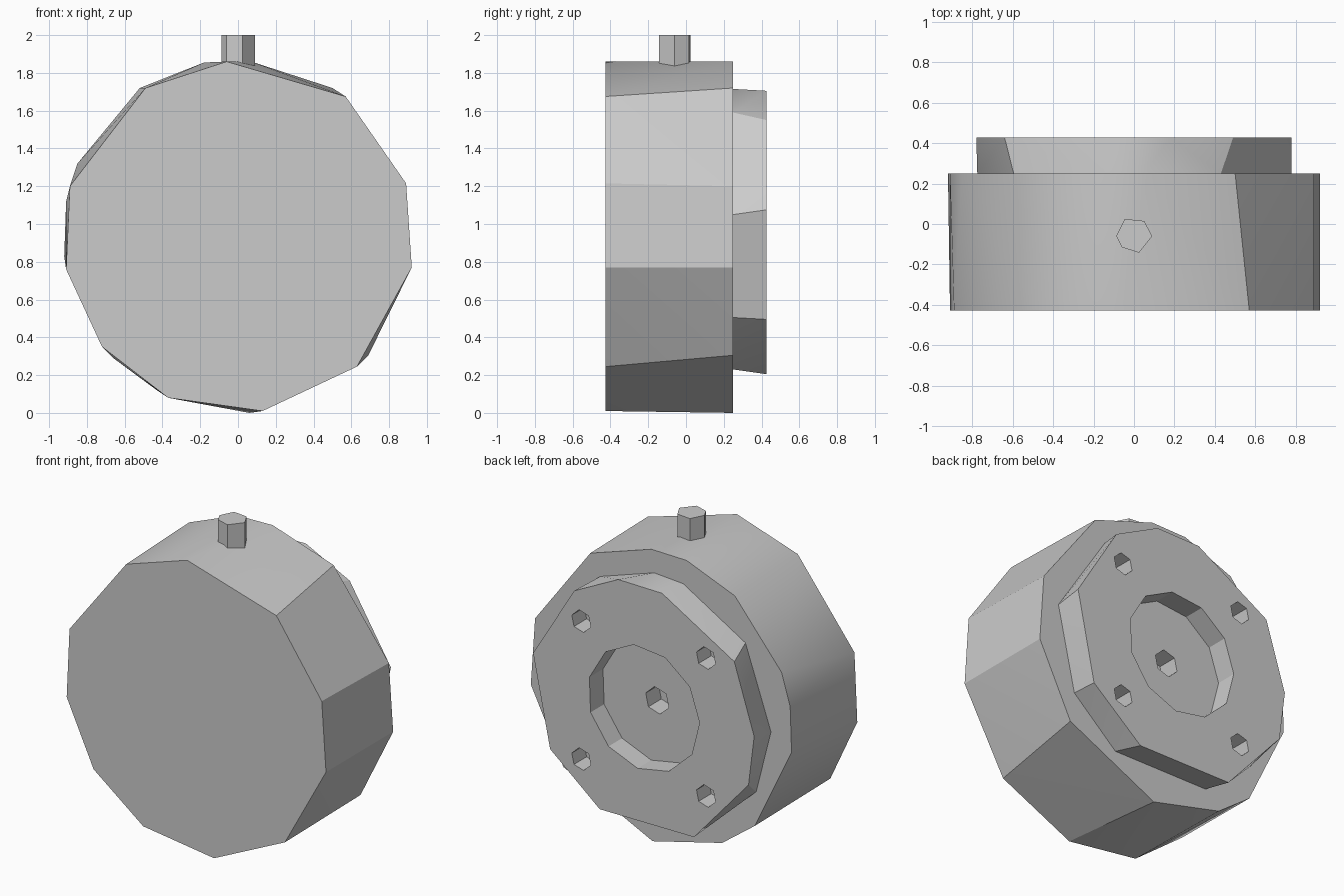
import bpy
import bmesh
from math import cos, sin, tau

old = bpy.data.objects.get("Cube")
if old:
    bpy.data.objects.remove(old, do_unlink=True)

MID = 0.93  # height of the drum axis

# One grey paint for the whole body
grey = bpy.data.materials.new("plain_grey")
grey.use_nodes = True
colour = (0.6, 0.6, 0.6, 1)
grey.diffuse_color = colour
grey.node_tree.nodes["Principled BSDF"].inputs["Base Color"].default_value = colour


def hull(name, points):
    """Faceted solid wrapped around its end outlines."""
    bm = bmesh.new()
    for p in points:
        bm.verts.new(p)
    bmesh.ops.convex_hull(bm, input=bm.verts)
    bmesh.ops.dissolve_limit(bm, angle_limit=0.01, verts=bm.verts, edges=bm.edges)
    bmesh.ops.recalc_face_normals(bm, faces=bm.faces)
    mesh = bpy.data.meshes.new(name)
    bm.to_mesh(mesh)
    bm.free()
    mesh.materials.append(grey)
    ob = bpy.data.objects.new(name, mesh)
    bpy.context.collection.objects.link(ob)
    return ob


def lofted(name, front, y0, back, y1):
    return hull(name, [(x, y0, z) for x, z in front] + [(x, y1, z) for x, z in back])


def ring(radius, sides, x=0, z=MID, turn=0.0):
    return [(x + radius * cos(turn + tau * i / sides),
             z + radius * sin(turn + tau * i / sides)) for i in range(sides)]


def select(ob):
    bpy.ops.object.select_all(action='DESELECT')
    ob.select_set(True)
    bpy.context.view_layer.objects.active = ob


def cut(ob, outline, y0, y1):
    cutter = lofted("cutter", outline, y0, outline, y1)
    cutter.hide_render = True
    mod = ob.modifiers.new("hole", 'BOOLEAN')
    mod.operation = 'DIFFERENCE'
    mod.solver = 'EXACT'
    mod.object = cutter
    select(ob)
    bpy.ops.object.modifier_apply(modifier=mod.name)
    bpy.data.objects.remove(cutter, do_unlink=True)


# Main drum with uneven facets
drum = lofted("drum_body",
    [(-.06, 1.86), (.57, 1.675), (.89, 1.215), (.92, .77), (.63, .245), (.13, .01),
     (-.37, .08), (-.72, .35), (-.91, .76), (-.89, 1.2), (-.49, 1.72)], -.427,
    [(.07, 1.86), (.5, 1.72), (.89, 1.2), (.92, .77), (.69, .305), (.06, 0), (-.43, .12),
     (-.66, .29), (-.92, .83), (-.91, 1.12), (-.85, 1.32), (-.52, 1.72), (-.18, 1.855)], .25)

# Raised mounting plate on the back
plate = lofted("back_plate",
    [(.05, 1.715), (.43, 1.59), (.78, 1.05), (.66, .505), (.35, .23), (-.33, .23),
     (-.67, .51), (-.775, .92), (-.595, 1.44), (-.156, 1.7)], .25,
    [(.18, 1.705), (.49, 1.55), (.78, 1.075), (.66, .495), (.31, .205), (-.355, .205),
     (-.74, .64), (-.78, .96), (-.64, 1.4), (-.13, 1.7)], .427)

# Round recess, centre hole and four bolt holes
cut(plate, ring(.395, 11, turn=.25), .29, .6)
centre_hole = ring(.085, 6, turn=.3)
for part in (plate, drum):
    cut(part, centre_hole, .16, .6)
for x in (-.44, .44):
    for dz in (-.44, .44):
        cut(plate, ring(.07, 6, x, MID + dz, .3), .3, .6)

# Short stem on top
stem_outline = [(-.088, -.06), (-.045, .025), (.05, .015), (.09, -.06), (.025, -.142), (-.06, -.115)]
stem = hull("top_stem", [(x, y, z) for z in (1.82, 2) for x, y in stem_outline])

for ob in (drum, plate, stem):
    select(ob)
    bpy.ops.object.shade_smooth_by_angle(angle=.52)
